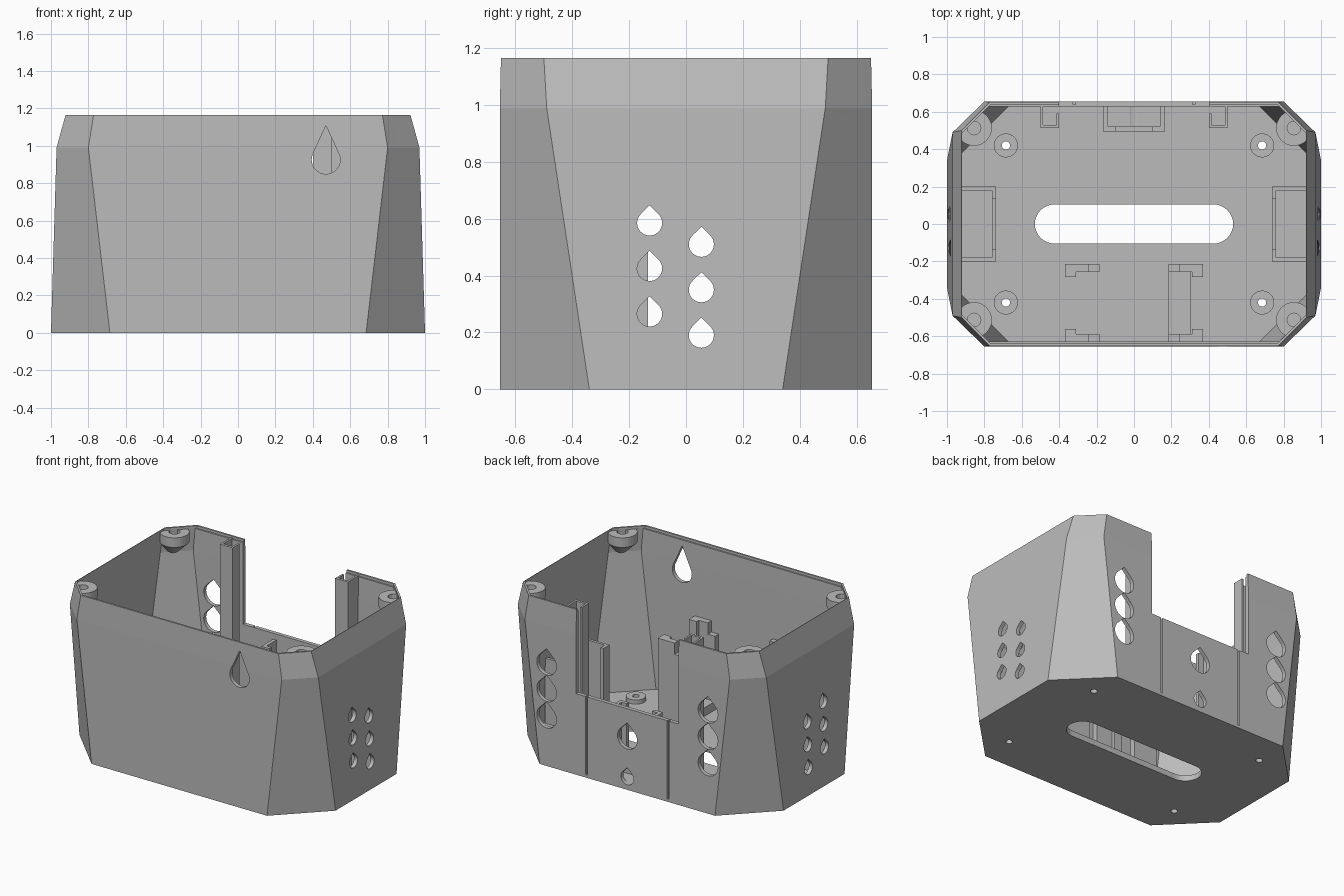
import bpy, bmesh, math

cube = bpy.data.objects.get("Cube")
if cube:
    bpy.data.objects.remove(cube, do_unlink=True)

# One plain grey for the whole casing
grey = bpy.data.materials.new("casing_grey")
grey.use_nodes = True
COLOUR = (0.5, 0.5, 0.5, 1)
grey.diffuse_color = COLOUR
grey.node_tree.nodes["Principled BSDF"].inputs["Base Color"].default_value = COLOUR


def loft(name, rings):
    """Closed solid through matching rings of 3D points."""
    bm = bmesh.new()
    loops = [[bm.verts.new(p) for p in ring] for ring in rings]
    n = len(rings[0])
    for low, high in zip(loops, loops[1:]):
        for i in range(n):
            j = (i + 1) % n
            bm.faces.new((low[i], low[j], high[j], high[i]))
    bm.faces.new(loops[0])
    bm.faces.new(loops[-1])
    bmesh.ops.recalc_face_normals(bm, faces=bm.faces)
    mesh = bpy.data.meshes.new(name)
    bm.to_mesh(mesh)
    bm.free()
    mesh.materials.append(grey)
    obj = bpy.data.objects.new(name, mesh)
    bpy.context.scene.collection.objects.link(obj)
    return obj


def prism(name, pts, axis, a, b):
    """Extrude a 2D outline along an axis from a to b."""
    place = {"x": lambda p, t: (t, p[0], p[1]),
             "y": lambda p, t: (p[0], t, p[1]),
             "z": lambda p, t: (p[0], p[1], t)}[axis]
    return loft(name, [[place(p, t) for p in pts] for t in (a, b)])


def box(name, x, y, z):
    x, y = sorted(x), sorted(y)
    return prism(name, [(x[0], y[0]), (x[1], y[0]), (x[1], y[1]), (x[0], y[1])], "z", *z)


def arc(cx, cy, r, start=0, end=360, n=32):
    step = (end - start) / n
    count = n if end - start == 360 else n + 1
    return [(cx + r * math.cos(math.radians(start + i * step)),
             cy + r * math.sin(math.radians(start + i * step))) for i in range(count)]


def drop(cx, cz, r, tip=1.41):
    """Teardrop outline: round below, pointed above, with tangent sides."""
    a = math.degrees(math.asin(1 / tip))
    return arc(cx, cz, r, 90 + (90 - a), 450 - (90 - a), 28) + [(cx, cz + r * tip)]


def combine(target, tool, operation="DIFFERENCE", keep=False):
    mod = target.modifiers.new("cut", "BOOLEAN")
    mod.operation, mod.solver, mod.object = operation, "EXACT", tool
    bpy.context.view_layer.objects.active = target
    bpy.ops.object.modifier_apply(modifier=mod.name)
    if not keep:
        bpy.data.objects.remove(tool, do_unlink=True)


def section(z, half_x, half_y, front_x, side_y, inset=0.0):
    """Eight-sided ring with chamfered corners."""
    k = inset * 0.41
    X, Y, f, s = half_x - inset, half_y - inset, front_x - k, side_y - k
    return [(x, y, z) for x, y in ((-f, -Y), (f, -Y), (X, -s), (X, s),
                                   (f, Y), (-f, Y), (-X, s), (-X, -s))]


TOP, FLOOR, WALL, LIP = 1.165, 0.04, 0.028, 0.013
base = (1.0, 0.655, 0.685, 0.34)
shoulder = (0.97, 0.655, 0.80, 0.49)
rim = (0.922, 0.651, 0.772, 0.50)

# Tapered casing, hollowed out with a stepped rim
casing = loft("casing", [section(0, *base), section(0.99, *shoulder), section(TOP, *rim)])
bosses = []
for sx in (-1, 1):
    for sy in (-1, 1):
        # Screw boss in each upper corner, tapering into the wall below
        c = (sx * 0.855, sy * 0.513)
        rings = [[(x, y, z) for x, y in arc(c[0] + sx * d, c[1] + sy * d, r)]
                 for z, r, d in ((0.96, 0.02, 0.06), (1.08, 0.095, 0), (1.148, 0.095, 0))]
        boss = loft("corner_boss", rings)
        combine(boss, casing, "INTERSECT", keep=True)
        combine(boss, prism("hole", arc(*c, 0.036), "z", 1.04, 1.3))
        bosses.append(boss)

combine(casing, loft("cavity", [section(FLOOR, *base, WALL),
                                section(0.99, *shoulder, WALL),
                                section(1.3, *rim, 0.022)]))
combine(casing, loft("rim_step", [section(1.148, *rim, LIP), section(1.3, *rim, LIP)]))

# Floor slot and screw standoffs
combine(casing, prism("slot", arc(0.425, 0, 0.105, -90, 90, 16)
                      + arc(-0.425, 0, 0.105, 90, 270, 16), "z", -0.1, 0.1))
for sx in (-1, 1):
    for sy in (-1, 1):
        c = (sx * 0.685, sy * 0.42)
        standoff = prism("standoff", arc(*c, 0.064), "z", FLOOR - 0.01, 0.07)
        combine(standoff, prism("hole", arc(*c, 0.022), "z", -0.1, 0.2))
        combine(casing, prism("hole", arc(*c, 0.022), "z", -0.1, 0.2))

# Back opening and the two shallow score lines below it
combine(casing, box("opening", (-0.4, 0.4), (0.5, 0.8), (0.572, 1.4)))
for sx in (-1, 1):
    combine(casing, box("groove", (sx * 0.312, sx * 0.327), (0.638, 0.8), (0.02, 0.6)))

# Teardrop vents: sides, front, back
for i in range(3):
    for y, z in ((-0.128, 0.265), (0.054, 0.19)):
        combine(casing, prism("vent", drop(y, z + 0.16 * i, 0.044), "x", -1.2, 1.2))
    for x in (-0.63, 0.63):
        combine(casing, prism("vent", drop(x, 0.345 + 0.187 * i, 0.077), "y", 0.5, 0.8))
combine(casing, prism("vent", drop(0.47, 0.925, 0.076, 2.4), "y", -0.8, -0.5))
combine(casing, prism("vent", drop(0, 0.365, 0.077), "y", 0.5, 0.8))
combine(casing, prism("vent", drop(0, 0.085, 0.05), "y", 0.5, 0.8))

LOW = FLOOR - 0.005
for s in (-1, 1):
    # Channel rails beside the back opening, slotted towards the centre
    box("rail_front", (s * 0.4, s * 0.5), (0.512, 0.53), (LOW, TOP - 0.01))
    box("rail_outer", (s * 0.486, s * 0.5), (0.53, 0.636), (LOW, TOP - 0.01))
    box("rail_inner", (s * 0.4, s * 0.414), (0.53, 0.59), (LOW, TOP - 0.01))

    # Slide-in holders on the side walls
    for t in (-1, 1):
        box("side_holder_wall", (s * 0.737, s * 0.962), (t * 0.18, t * 0.2), (LOW, 0.5))
        box("side_holder_lip", (s * 0.737, s * 0.76), (t * 0.133, t * 0.18), (LOW, 0.5))
    box("side_holder_stop", (s * 0.737, s * 0.76), (-0.133, 0.133), (LOW, 0.1))

    # Slide-in holder on the back wall
    box("back_holder_wall", (s * 0.14, s * 0.165), (0.495, 0.636), (LOW, 0.53))
    box("back_holder_lip", (s * 0.1, s * 0.14), (0.495, 0.52), (LOW, 0.53))

    # Four corner posts of the board holder near the front
    for t in (-1, 1):
        def depth(d):
            return -0.422 + t * d
        box("board_post", (s * 0.31, s * 0.37), (depth(0.139), depth(0.208)), (LOW, 0.64))
        box("board_post_arm", (s * 0.24, s * 0.31), (depth(0.165), depth(0.208)), (LOW, 0.64))
        box("board_post_step", (s * 0.185, s * 0.24), (depth(0.165), depth(0.208)), (LOW, 0.56))
box("back_holder_stop", (-0.1, 0.1), (0.495, 0.52), (LOW, 0.1))
box("board_ledge", (0.185, 0.305), (-0.6, -0.24), (LOW, 0.1))
